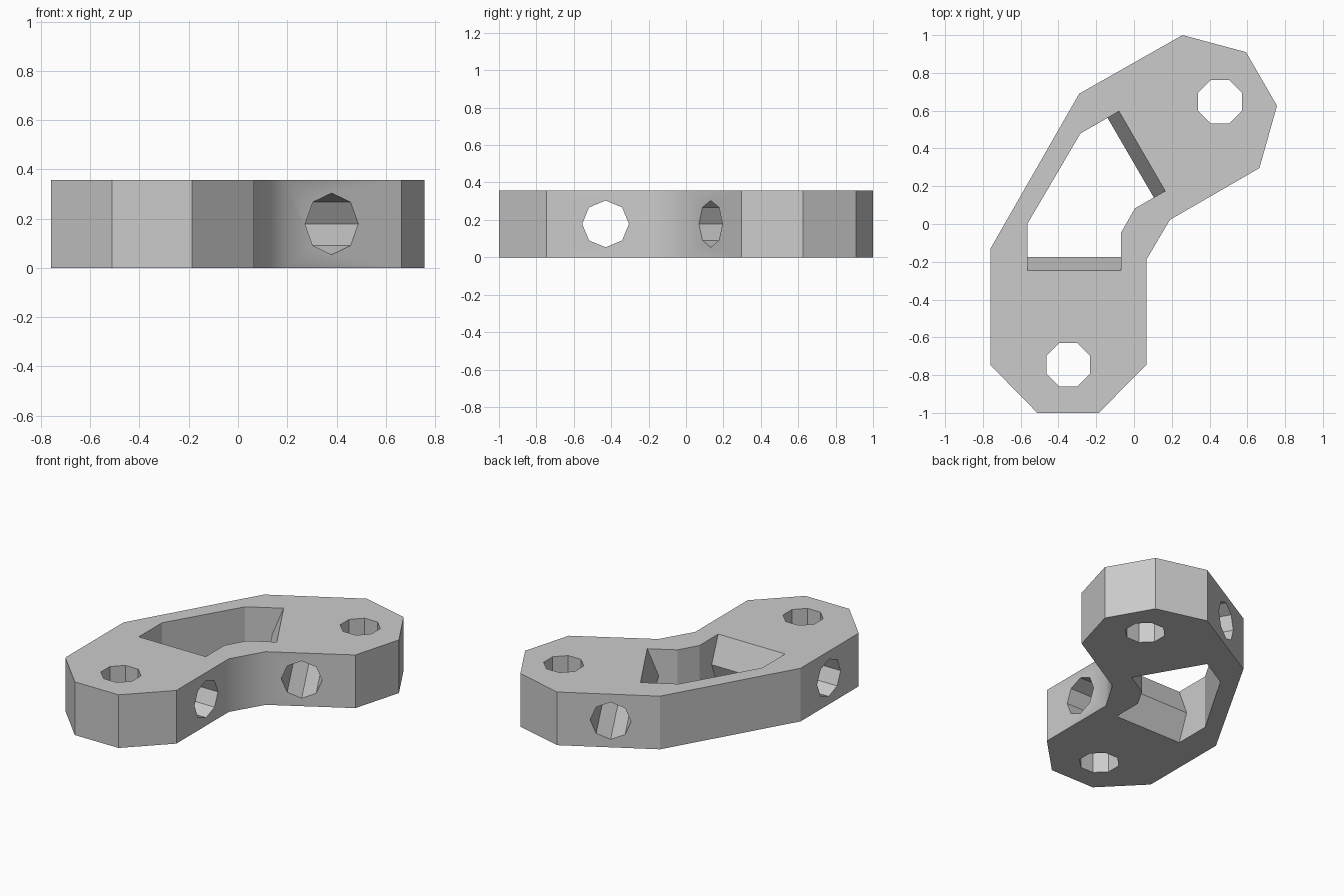
import bpy, bmesh
from math import radians, pi
from mathutils import Vector, Matrix

cube = bpy.data.objects.get("Cube")
if cube:
    bpy.data.objects.remove(cube, do_unlink=True)

HEIGHT = 0.357
MID = HEIGHT / 2
UPPER_DIR = Vector((0.866, 0.5, 0))
LOWER_DIR = Vector((0, -1, 0))

grey = bpy.data.materials.new("plain grey")
grey.use_nodes = True
grey.diffuse_color = (0.6, 0.6, 0.6, 1)
grey.node_tree.nodes["Principled BSDF"].inputs["Base Color"].default_value = (0.6, 0.6, 0.6, 1)


def make_object(name, bm):
    bmesh.ops.recalc_face_normals(bm, faces=bm.faces)
    mesh = bpy.data.meshes.new(name)
    bm.to_mesh(mesh)
    bm.free()
    mesh.materials.append(grey)
    obj = bpy.data.objects.new(name, mesh)
    bpy.context.collection.objects.link(obj)
    return obj


def loft(name, sections):
    """Closed solid through a stack of matching point loops."""
    bm = bmesh.new()
    rings = [[bm.verts.new(p) for p in s] for s in sections]
    n = len(rings[0])
    for a, b in zip(rings, rings[1:]):
        for i in range(n):
            j = (i + 1) % n
            bm.faces.new((a[i], a[j], b[j], b[i]))
    bm.faces.new(rings[0])
    bm.faces.new(rings[-1])
    return make_object(name, bm)


def octagon_hole(name, centre, axis, twist):
    """Eight-sided cutter along an axis."""
    bm = bmesh.new()
    turn = axis.to_track_quat('Z', 'Y').to_matrix().to_4x4()
    bmesh.ops.create_cone(bm, cap_ends=True, segments=8, radius1=0.125, radius2=0.125, depth=1.6,
                          matrix=Matrix.Translation(centre) @ turn @ Matrix.Rotation(twist, 4, 'Z'))
    return make_object(name, bm)


# Bent link plate
outline = [(-0.76, -0.13), (-0.29, 0.69), (0.257, 1), (0.593, 0.91), (0.757, 0.626), (0.664, 0.296),
           (0.19, 0.022), (0.065, -0.19), (0.065, -0.747), (-0.187, -1), (-0.512, -1), (-0.76, -0.747)]
body = loft("bent_link", [[(x, y, z) for x, y in outline] for z in (0, HEIGHT)])

# Central window, its two end walls pinched to a ridge at mid height
window = [((-0.565, 0), None), ((-0.283, 0.48), None), ((-0.14, 0.562), UPPER_DIR),
          ((0.105, 0.14), UPPER_DIR), ((0.005, 0.083), None), ((-0.068, -0.045), None),
          ((-0.068, -0.175), LOWER_DIR), ((-0.565, -0.175), LOWER_DIR)]


def window_section(z, spread):
    return [Vector((p[0], p[1], z)) + (d * spread if d else Vector()) for p, d in window]


cutters = [loft("window_cutter", [window_section(-MID, 0.14), window_section(MID, 0),
                                  window_section(3 * MID, 0.14)])]

# Pin holes through each lobe, upright and sideways
UP = Vector((0, 0, 1))
for name, pin, side, axis in (
        ("lower", (-0.348, -0.745, MID), (-0.35, -0.43, MID), Vector((1, 0, 0))),
        ("upper", (0.455, 0.647, MID), (0.175, 0.488, MID), Vector((0.5, -0.866, 0)))):
    cutters.append(octagon_hole(name + "_pin_cutter", pin, UP, pi / 8))
    cutters.append(octagon_hole(name + "_side_cutter", side, axis, 0))

bpy.context.view_layer.objects.active = body
body.select_set(True)
for cutter in cutters:
    mod = body.modifiers.new(cutter.name, 'BOOLEAN')
    mod.operation = 'DIFFERENCE'
    mod.solver = 'EXACT'
    mod.object = cutter
    bpy.ops.object.modifier_apply(modifier=mod.name)
    bpy.data.objects.remove(cutter, do_unlink=True)

# Soft shading only around the inner bend, crisp edges elsewhere
bm = bmesh.new()
bm.from_mesh(body.data)
for f in bm.faces:
    f.smooth = True
for e in bm.edges:
    c = (e.verts[0].co + e.verts[1].co) / 2
    upright = abs(e.verts[0].co.z - e.verts[1].co.z) > 0.3
    soft = upright and -0.1 < c.x < 0.2 and -0.2 < c.y < 0.1
    e.smooth = soft or e.calc_face_angle(0) < radians(1)
bm.to_mesh(body.data)
bm.free()
